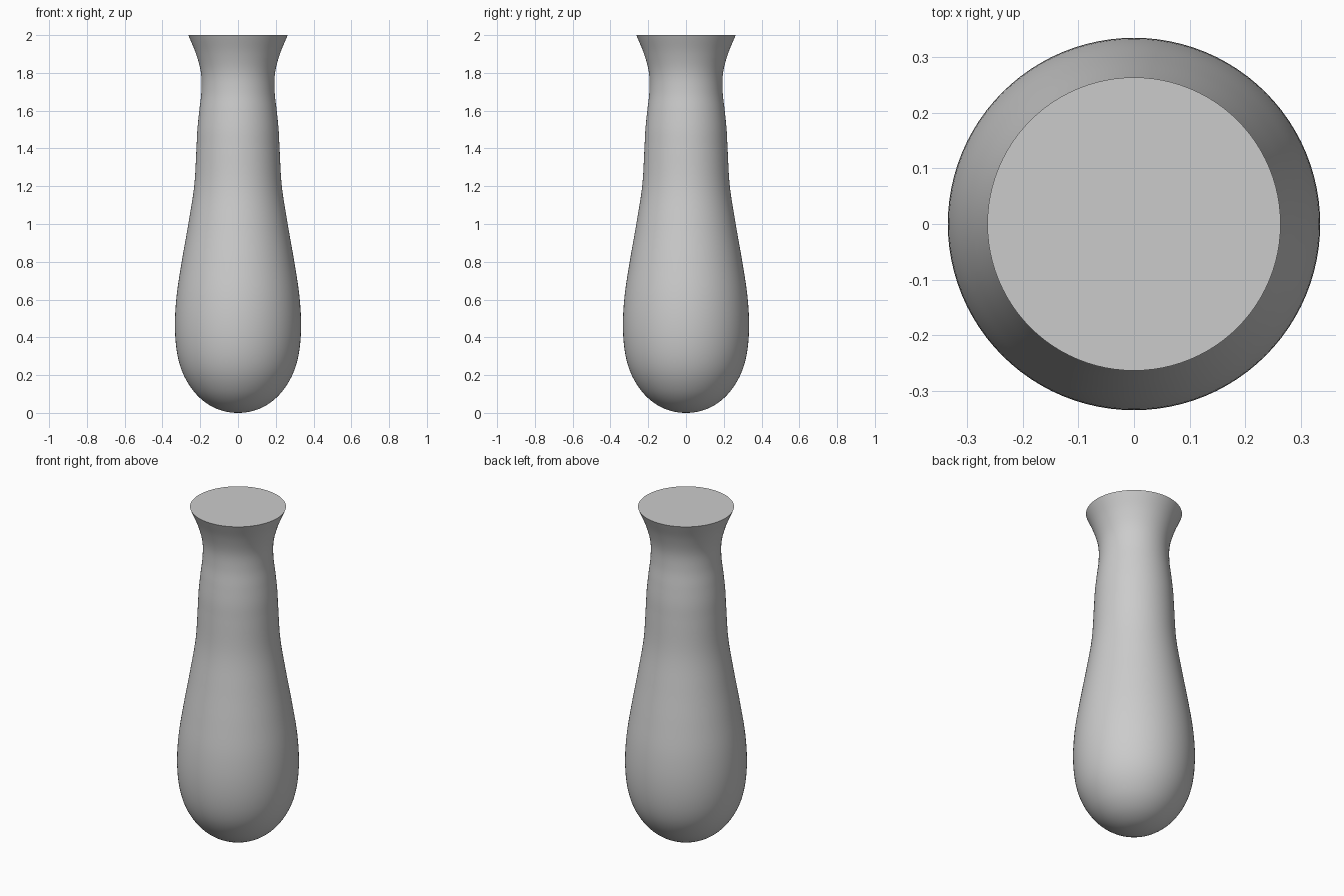
import bpy, bmesh, math
from mathutils import Vector
from mathutils.geometry import interpolate_bezier

if "Cube" in bpy.data.objects:
    bpy.data.objects.remove(bpy.data.objects["Cube"])

SEGMENTS = 96
STEPS = 6

# Silhouette as (radius, height), from the base centre up to the rim
profile = [(0, 0), (0.085, 0.012), (0.165, 0.05), (0.235, 0.115), (0.292, 0.21),
           (0.323, 0.32), (0.334, 0.46), (0.325, 0.62), (0.298, 0.8), (0.263, 1.0),
           (0.232, 1.2), (0.220, 1.4), (0.215, 1.5), (0.205, 1.6), (0.194, 1.7),
           (0.196, 1.8), (0.222, 1.9), (0.263, 2.0)]


def smooth_path(points):
    """Smooth curve through the points, with a level tangent at the base."""
    pts = [Vector(p) for p in points]
    pts = [Vector((-pts[1].x, pts[1].y))] + pts + [2 * pts[-1] - pts[-2]]
    path = []
    for a, b, c, d in zip(pts, pts[1:], pts[2:], pts[3:]):
        span = (c - b).length
        h1 = b + (c - a) * span / (span + (b - a).length) / 3
        h2 = c - (d - b) * span / (span + (d - c).length) / 3
        path += interpolate_bezier(b, h1, h2, c, STEPS + 1)[:-1]
    return path + [pts[-2]]


# Grey finish
grey = bpy.data.materials.new("plain grey")
grey.use_nodes = True
color = (0.6, 0.6, 0.6, 1)
grey.diffuse_color = color
grey.node_tree.nodes["Principled BSDF"].inputs["Base Color"].default_value = color

# Vase body: rings lofted along the silhouette
path = smooth_path(profile)
bm = bmesh.new()
base = bm.verts.new((0, 0, 0))
rings = []
for p in path[1:]:
    angles = [math.tau * i / SEGMENTS for i in range(SEGMENTS)]
    rings.append([bm.verts.new((p[0] * math.cos(t), p[0] * math.sin(t), p[1]))
                  for t in angles])
for i in range(SEGMENTS):
    j = (i + 1) % SEGMENTS
    bm.faces.new((base, rings[0][j], rings[0][i]))
    for low, high in zip(rings, rings[1:]):
        bm.faces.new((low[i], low[j], high[j], high[i]))

# Flat closed top
bm.faces.new(rings[-1])

mesh = bpy.data.meshes.new("vase_body")
bm.to_mesh(mesh)
bm.free()
mesh.materials.append(grey)
body = bpy.data.objects.new("vase_body", mesh)
bpy.context.collection.objects.link(body)

# Smooth sides with a sharp rim
bpy.ops.object.select_all(action="DESELECT")
body.select_set(True)
bpy.context.view_layer.objects.active = body
bpy.ops.object.shade_smooth_by_angle(angle=math.radians(35))
